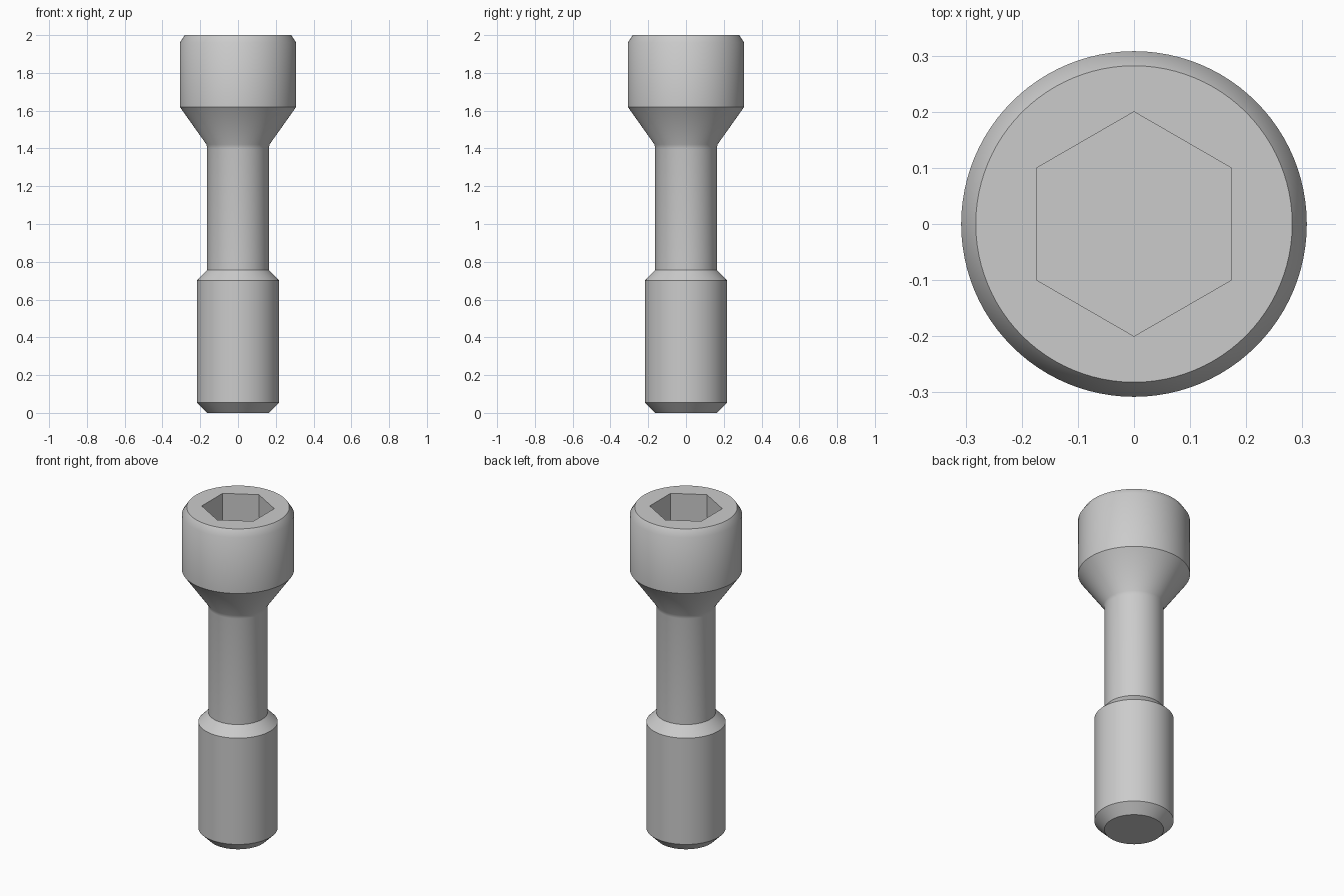
import bpy, bmesh, math

cube = bpy.data.objects.get("Cube")
if cube:
    bpy.data.objects.remove(cube, do_unlink=True)

SEGMENTS = 96
TOP = 2.0
SOCKET_RADIUS = 0.2
SOCKET_DEPTH = 0.2

steel = bpy.data.materials.new("grey_steel")
steel.use_nodes = True
colour = (0.6, 0.6, 0.6, 1)
steel.diffuse_color = colour
steel.node_tree.nodes["Principled BSDF"].inputs["Base Color"].default_value = colour

bm = bmesh.new()


def ring(radius, z, count, start=0.0):
    angles = [start + 2 * math.pi * i / count for i in range(count)]
    return [bm.verts.new((radius * math.cos(a), radius * math.sin(a), z)) for a in angles]


def wall(lower, upper):
    n = len(lower)
    for i in range(n):
        j = (i + 1) % n
        bm.faces.new((lower[i], lower[j], upper[j], upper[i]))


def rim_edges(verts):
    return [bm.edges.get((verts[i - 1], verts[i])) for i in range(len(verts))]


# Turned outline: tip chamfer, thick end, shoulder, neck, fillet, cone, head
profile = [
    (0.163, 0), (0.218, 0.055), (0.218, 0.70), (0.163, 0.757),
    (0.163, 1.40), (0.167, 1.421), (0.308, 1.62),
    (0.308, 1.96), (0.282, TOP),
]
rings = [ring(r, z, SEGMENTS) for r, z in profile]
for lower, upper in zip(rings, rings[1:]):
    wall(lower, upper)
bm.faces.new(rings[0][::-1])

# Hexagonal socket, points towards front and back
mouth = ring(SOCKET_RADIUS, TOP, 6, math.pi / 6)
floor = ring(SOCKET_RADIUS, TOP - SOCKET_DEPTH, 6, math.pi / 6)
wall(mouth, floor)
bm.faces.new(floor)

# Flat head top around the socket
bmesh.ops.triangle_fill(bm, use_beauty=True, use_dissolve=False,
                        edges=rim_edges(rings[-1]) + rim_edges(mouth))
bmesh.ops.recalc_face_normals(bm, faces=bm.faces)

mesh = bpy.data.meshes.new("socket_screw")
bm.to_mesh(mesh)
bm.free()
mesh.materials.append(steel)
screw = bpy.data.objects.new("socket_screw", mesh)
bpy.context.collection.objects.link(screw)

# Smooth turned surfaces, crisp machined edges
bpy.ops.object.select_all(action="DESELECT")
screw.select_set(True)
bpy.context.view_layer.objects.active = screw
bpy.ops.object.shade_smooth_by_angle(angle=math.radians(34.5))
